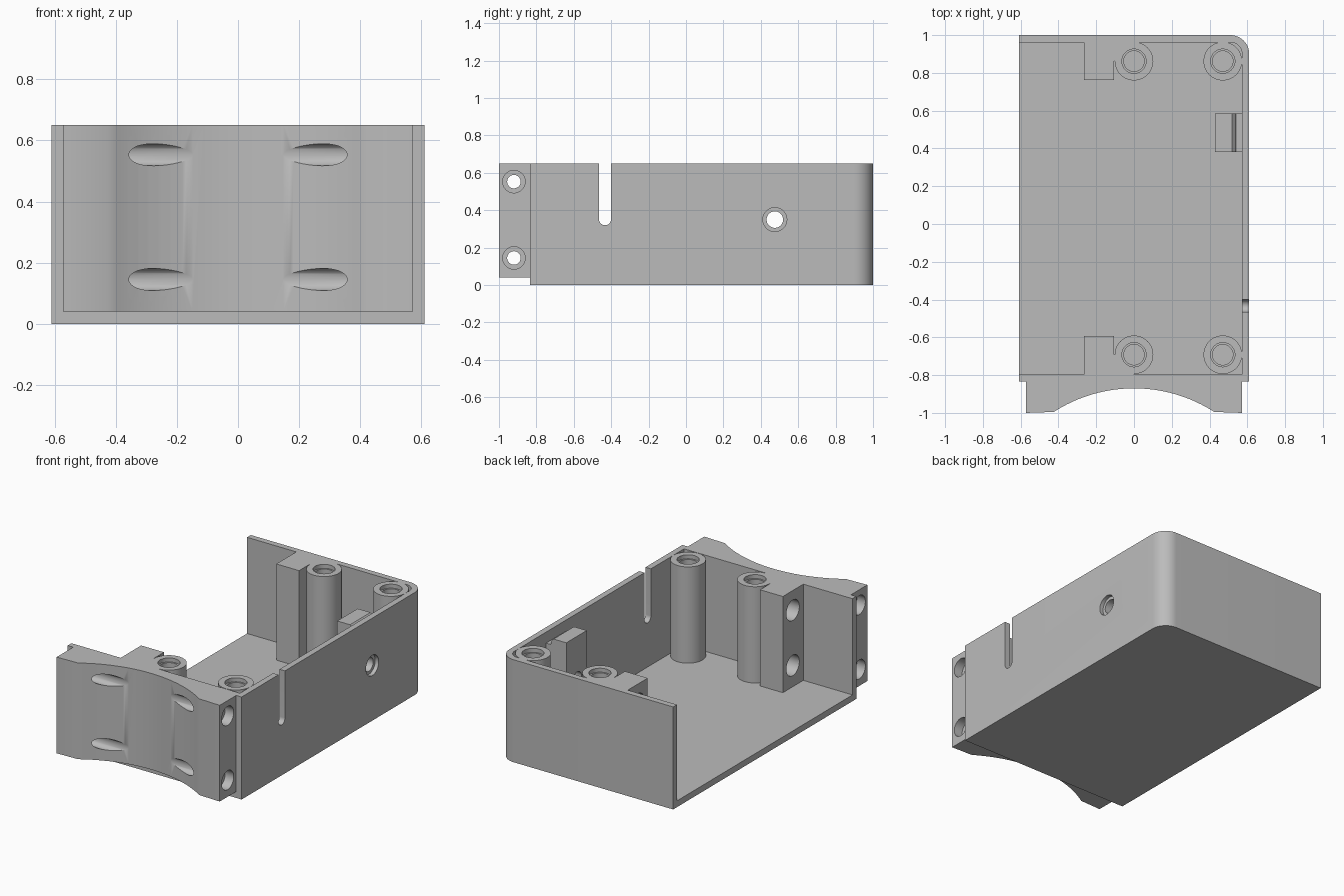
import bpy, bmesh, math
from mathutils import Matrix, Vector

if "Cube" in bpy.data.objects:
    bpy.data.objects.remove(bpy.data.objects["Cube"], do_unlink=True)

grey = bpy.data.materials.new("light grey plastic")
grey.use_nodes = True
colour = (0.5, 0.5, 0.5, 1)
grey.diffuse_color = colour
grey.node_tree.nodes["Principled BSDF"].inputs["Base Color"].default_value = colour

TOP, FLOOR, WALL = 0.65, 0.04, 0.038
W, FRONT, BACK = 0.61, -0.835, 1.0
INNER = W - WALL


def finish(name, bm):
    bmesh.ops.recalc_face_normals(bm, faces=bm.faces)
    mesh = bpy.data.meshes.new(name)
    bm.to_mesh(mesh)
    bm.free()
    mesh.materials.append(grey)
    obj = bpy.data.objects.new(name, mesh)
    bpy.context.collection.objects.link(obj)
    return obj


def prism(name, outline, low, high, axis="z"):
    """Extrude an outline along z, or an (x, z) outline along y."""
    bm = bmesh.new()
    place = (lambda a, b, h: (a, b, h)) if axis == "z" else (lambda a, b, h: (a, h, b))
    face = bm.faces.new([bm.verts.new(place(a, b, low)) for a, b in outline])
    moved = bmesh.ops.extrude_face_region(bm, geom=[face])["geom"]
    bmesh.ops.translate(bm, vec=place(0, 0, high - low),
                        verts=[v for v in moved if isinstance(v, bmesh.types.BMVert)])
    return finish(name, bm)


def rod(name, start, end, radius, sides=48):
    """Cylinder between two points."""
    start, end = Vector(start), Vector(end)
    span = end - start
    turn = span.to_track_quat("Z", "Y").to_matrix().to_4x4()
    bm = bmesh.new()
    bmesh.ops.create_cone(bm, cap_ends=True, segments=sides, radius1=radius, radius2=radius,
                          depth=span.length, matrix=Matrix.Translation((start + end) / 2) @ turn)
    return finish(name, bm)


def box(name, x0, x1, y0, y1, z0, z1):
    return prism(name, [(x0, y0), (x1, y0), (x1, y1), (x0, y1)], z0, z1)


def cut(targets, cutters):
    """Subtract every cutter from every target, then discard the cutters."""
    for obj in targets:
        for cutter in cutters:
            mod = obj.modifiers.new("cut", "BOOLEAN")
            mod.operation, mod.solver, mod.object = "DIFFERENCE", "EXACT", cutter
            bpy.context.view_layer.objects.active = obj
            bpy.ops.object.modifier_apply(modifier=mod.name)
    for cutter in cutters:
        bpy.data.objects.remove(cutter, do_unlink=True)


def arc(cx, cy, r, a0, a1, n):
    return [(cx + r * math.cos(math.radians(a0 + (a1 - a0) * i / n)),
             cy + r * math.sin(math.radians(a0 + (a1 - a0) * i / n))) for i in range(n + 1)]


# Floor and three-sided wall with one rounded corner; the -x side is open
R = 0.1
corner = arc(W - R, BACK - R, R, 0, 90, 12)
inner_corner = arc(W - R, BACK - R, R - WALL, 90, 0, 12)
floor = prism("floor", [(-W, FRONT), (W, FRONT)] + corner + [(-W, BACK)], 0, FLOOR)
walls = prism("walls", [(-W, FRONT), (W, FRONT)] + corner + [(-W, BACK), (-W, BACK - WALL)]
              + inner_corner + [(INNER, FRONT + WALL), (-W, FRONT + WALL)], FLOOR, TOP)

# Screw bosses, and side-drilled blocks joined to the middle pair
parts = [floor, walls]
for label, y, side in (("back", 0.862, 1), ("front", -0.692, -1)):
    for place, x in (("middle", 0), ("corner", 0.47)):
        boss = rod(f"{label}_{place}_boss", (x, y, FLOOR), (x, y, TOP), 0.102)
        targets = [boss]
        if place == "middle":
            near, far = y - side * 0.1, y + side * 0.11
            block = prism(f"{label}_block", [(-0.265, near), (-0.105, near), (-0.105, y),
                                             (0, y), (0, far), (-0.265, far)], FLOOR, TOP)
            cut([block], [rod("drill", (-0.4, y, z), (-0.12, y, z), 0.065)
                          for z in (0.175, 0.525)])
            targets.append(block)
        cut(targets, [rod("drill", (x, y, 0.2), (x, y, 0.8), 0.054),
                      rod("counterbore", (x, y, TOP - 0.025), (x, y, 0.8), 0.064)])
        parts += targets

# Inner clip on the long wall, with a rounded shoulder
clip = prism("wall_clip", [(0.43, FLOOR), (INNER + 0.01, FLOOR), (INNER + 0.01, 0.58),
                           (0.54, 0.58), (0.535, 0.605), (0.52, 0.62), (0.43, 0.62)],
             0.38, 0.585, axis="y")
parts.append(clip)

# Cable hole through wall and clip
cut([walls, clip], [rod("drill", (0.3, 0.475, 0.35), (0.8, 0.475, 0.35), 0.044),
                    rod("counterbore", (W - 0.025, 0.475, 0.35), (0.8, 0.475, 0.35), 0.064)])

# Round-ended slot in the long wall
slot_y, slot_r = -0.433, 0.032
cut([walls], [box("slot", 0.5, 0.7, slot_y - slot_r, slot_y + slot_r, 0.352, 0.8),
              rod("slot_end", (0.5, slot_y, 0.352), (0.7, slot_y, 0.352), slot_r)])

# Front mounting bracket with a concave saddle
half, saddle_r, saddle_y = 0.425, 0.785, -1.655
sweep = math.degrees(math.asin(half / saddle_r))
saddle = arc(0, saddle_y, saddle_r, 90 + sweep, 90 - sweep, 24)
bracket = prism("mounting_bracket", [(-INNER, FRONT + 0.01), (-INNER, -1)] + saddle
                + [(INNER, -1), (INNER, FRONT + 0.01)], FLOOR, TOP)
for z in (0.145, 0.553):
    y = -0.92
    cut([bracket], [rod("strap_hole", (-0.8, y, z), (0.8, y, z), 0.036)]
        + [rod("counterbore", (s * 0.8, y, z), (s * (INNER - 0.06), y, z), 0.06)
           for s in (-1, 1)])
parts.append(bracket)

# Smooth shading on the round surfaces, sharp edges kept
bpy.ops.object.select_all(action="DESELECT")
for part in parts:
    part.select_set(True)
bpy.context.view_layer.objects.active = walls
bpy.ops.object.shade_smooth_by_angle(angle=math.radians(30))
